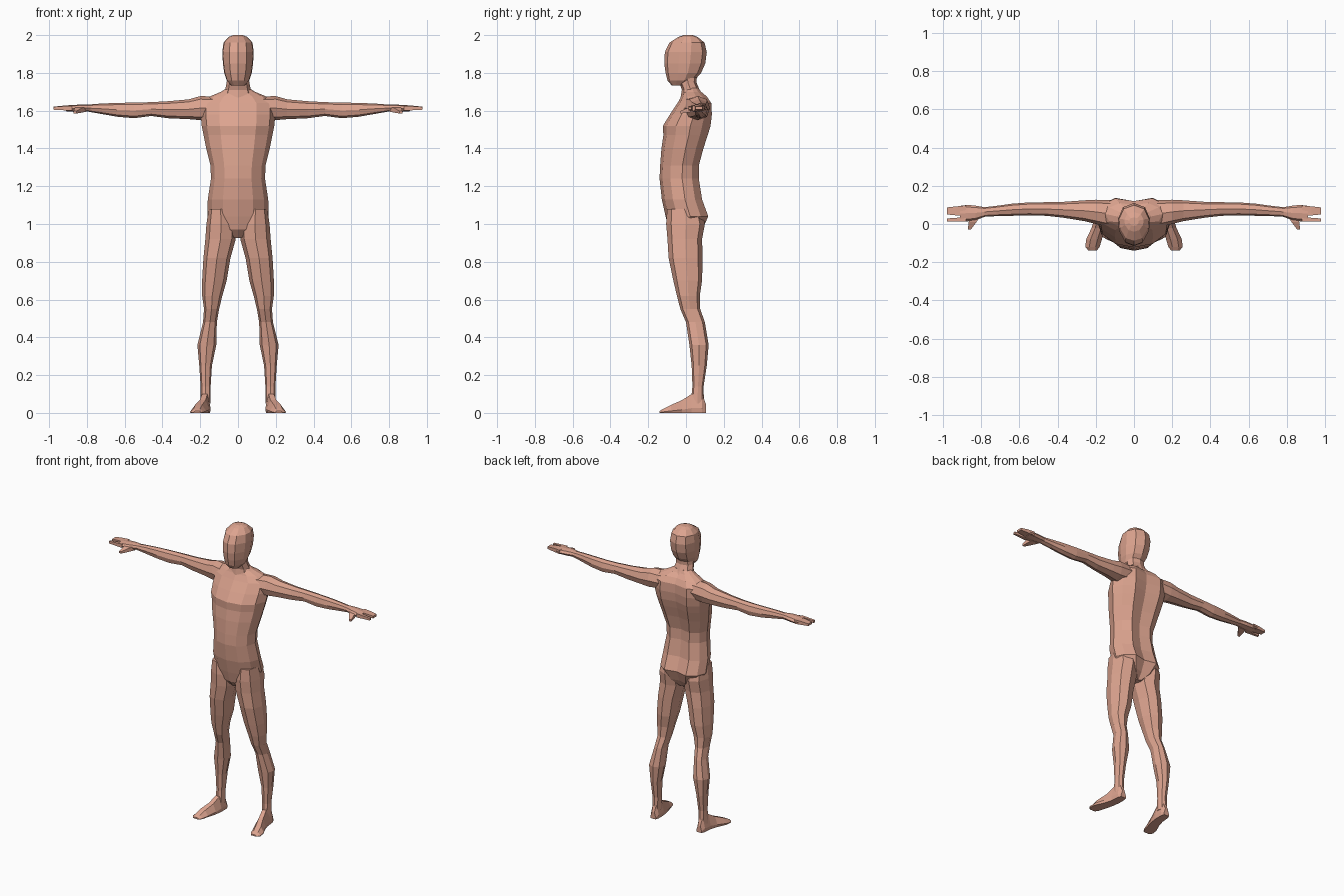
import bpy
import bmesh

skin = bpy.data.materials.new("warm skin")
skin.diffuse_color = (0.72, 0.37, 0.275, 1)

# Unit cross-sections, as (u, v) points around the ring
OCTAGON = [(0, -1), (.74, -.74), (1, 0), (.74, .74),
           (0, 1), (-.74, .74), (-1, 0), (-.74, -.74)]
SOLE = [(-.9, -1), (.9, -1), (1, -.5), (.45, 1), (-.45, 1), (-1, -.5)]
BOX = [(-1, -1), (1, -1), (1, 1), (-1, 1)]


def symmetric(half):
    """Close a half outline that runs from front centre to back centre."""
    return half + [(-u, v) for u, v in half[-2:0:-1]]


TRUNK = symmetric([(0, -1), (.5, -.86), (.86, -.45), (1, .15),
                   (.85, .65), (.5, 1), (0, .84)])
SKULL = symmetric([(0, -1), (.55, -.85), (.95, -.3), (1, .25), (.7, .8), (0, 1)])


def loft(name, axis, outline, rings, mirror=False):
    """Skin rings (t, u0, u1, v0, v1) placed along the x, y or z axis."""
    place = {"x": lambda t, u, v: (t, u, v),
             "y": lambda t, u, v: (u, t, v),
             "z": lambda t, u, v: (u, v, t)}[axis]
    bm = bmesh.new()
    loops = []
    for t, u0, u1, v0, v1 in rings:
        loops.append([bm.verts.new(place(t, (u0 + u1) / 2 + u * (u1 - u0) / 2,
                                         (v0 + v1) / 2 + v * (v1 - v0) / 2))
                      for u, v in outline])
    n = len(outline)
    for a, b in zip(loops, loops[1:]):
        for i in range(n):
            j = (i + 1) % n
            bm.faces.new((a[i], a[j], b[j], b[i]))
    bm.faces.new(loops[0])
    bm.faces.new(loops[-1])
    bmesh.ops.recalc_face_normals(bm, faces=bm.faces)
    mesh = bpy.data.meshes.new(name)
    bm.to_mesh(mesh)
    bm.free()
    mesh.materials.append(skin)
    obj = bpy.data.objects.new(name, mesh)
    bpy.context.collection.objects.link(obj)
    if mirror:
        obj.modifiers.new("Mirror", "MIRROR").use_mirror_merge = False
    return obj


def centred(rows):
    """Turn (z, half width, front, back) into rings centred on x = 0."""
    return [(z, -w, w, f, b) for z, w, f, b in rows]


# Torso, from crotch to base of neck
loft("torso", "z", TRUNK, centred([
    (.925, .03, -.05, .05), (.97, .11, -.09, .085), (1.04, .162, -.108, .118),
    (1.13, .16, -.128, .085), (1.24, .143, -.14, .068), (1.31, .146, -.137, .068),
    (1.40, .168, -.13, .092), (1.47, .182, -.12, .115), (1.52, .192, -.122, .13),
    (1.58, .198, -.085, .137), (1.64, .195, -.045, .134), (1.675, .15, -.025, .11),
    (1.70, .09, -.015, .08), (1.72, .06, -.01, .065)]))

# Neck and head
loft("neck", "z", OCTAGON, centred([
    (1.66, .085, -.03, .10), (1.71, .068, -.022, .072),
    (1.75, .06, -.035, .055), (1.80, .055, -.05, .06)]))
loft("head", "z", SKULL, centred([
    (1.733, .035, -.075, -.02), (1.76, .06, -.098, .045), (1.80, .073, -.108, .08),
    (1.85, .08, -.115, .102), (1.91, .083, -.112, .11), (1.96, .077, -.088, .098),
    (1.99, .05, -.04, .062), (2.0, .025, -.01, .035)]))

# Legs
loft("leg", "z", OCTAGON, [
    (1.08, .03, .155, -.10, .08), (1.0, .012, .167, -.105, .10),
    (.92, .012, .173, -.098, .085), (.82, .04, .183, -.092, .088),
    (.70, .06, .19, -.067, .085), (.62, .083, .19, -.048, .073),
    (.55, .10, .18, -.03, .075), (.48, .112, .185, .0, .10),
    (.36, .115, .215, .018, .12), (.25, .138, .205, .03, .11),
    (.14, .145, .198, .034, .093), (.05, .145, .20, .025, .095)], True)

# Feet, from heel to splayed toes
loft("foot", "y", SOLE, [
    (.106, .152, .192, .0, .045), (.085, .145, .202, .0, .10),
    (.03, .145, .207, .0, .10), (-.02, .152, .222, .0, .068),
    (-.08, .168, .25, .0, .042), (-.12, .18, .255, .0, .022),
    (-.14, .195, .238, .0, .010)], True)

# Arms, from inside the shoulder to the wrist
loft("arm", "x", OCTAGON, [
    (.12, -.02, .125, 1.56, 1.675), (.20, .0, .127, 1.55, 1.677),
    (.26, .015, .124, 1.555, 1.66), (.37, .033, .116, 1.56, 1.65),
    (.46, .043, .114, 1.572, 1.645), (.55, .045, .113, 1.56, 1.643),
    (.64, .043, .106, 1.568, 1.641), (.72, .041, .095, 1.582, 1.638),
    (.80, .038, .086, 1.596, 1.632)], True)

# Hands: palm, finger groups and thumb
loft("palm", "x", OCTAGON, [
    (.78, .038, .088, 1.597, 1.633), (.83, .02, .096, 1.594, 1.633),
    (.87, .014, .10, 1.594, 1.63), (.91, .014, .095, 1.597, 1.628)], True)
loft("fingers", "x", BOX, [
    (.88, .043, .097, 1.60, 1.627), (.93, .045, .092, 1.603, 1.626),
    (.978, .05, .087, 1.606, 1.621)], True)
loft("index_finger", "x", BOX, [
    (.88, .014, .036, 1.60, 1.626), (.978, .014, .029, 1.605, 1.62)], True)
loft("thumb", "y", BOX, [
    (.045, .80, .855, 1.595, 1.62), (.01, .825, .865, 1.59, 1.615),
    (-.03, .855, .87, 1.585, 1.598)], True)
